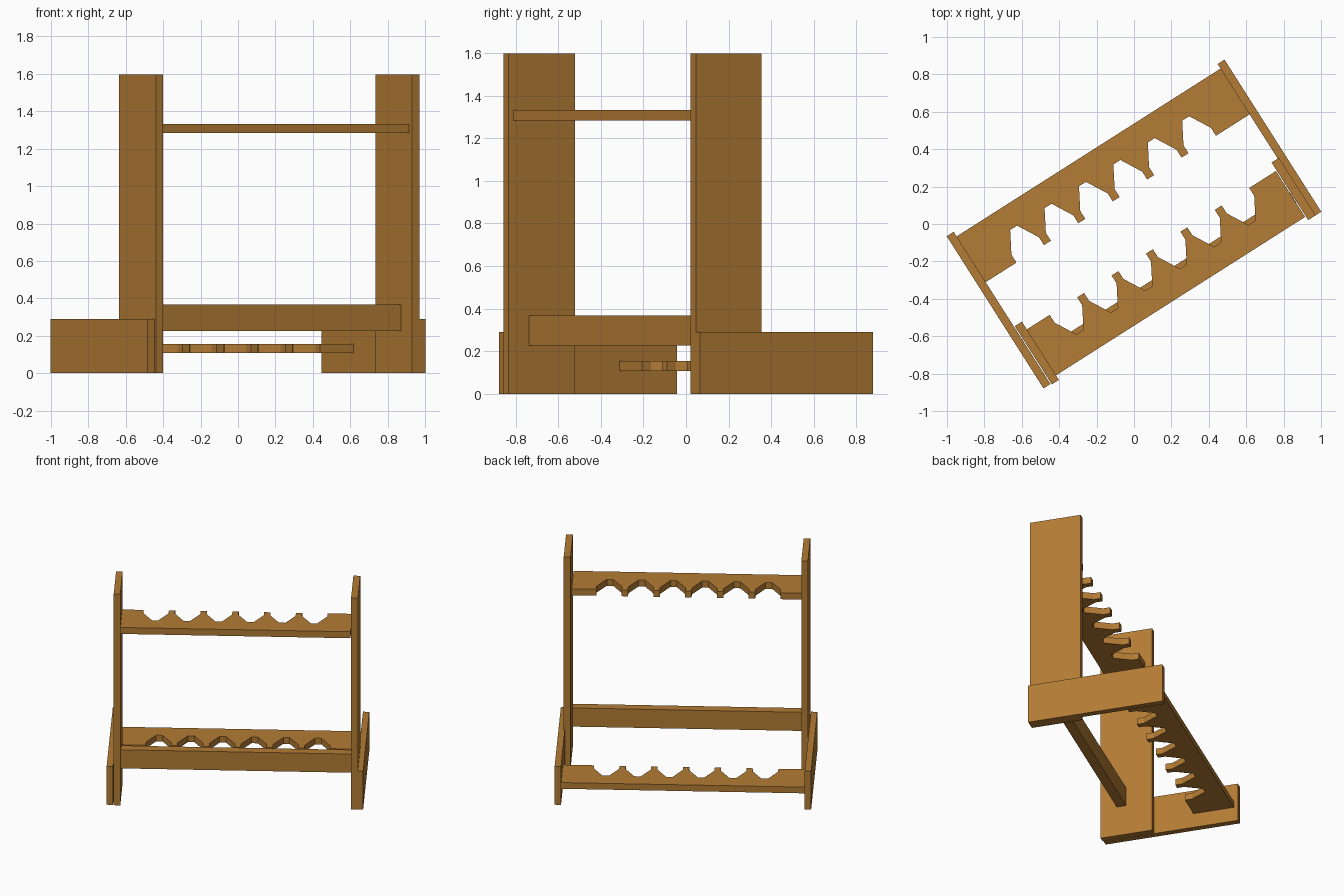
import bpy, bmesh, math
from mathutils import Matrix

if "Cube" in bpy.data.objects:
    bpy.data.objects.remove(bpy.data.objects["Cube"])

# The whole stand is turned about z; parts are built in its own axes
TURN = Matrix.Rotation(math.radians(32.45), 4, 'Z')

wood = bpy.data.materials.new("wood")
wood.diffuse_color = (0.45, 0.20, 0.035, 1)
wood.use_nodes = True
wood.node_tree.nodes["Principled BSDF"].inputs["Base Color"].default_value = wood.diffuse_color


def extrude_profile(name, outline, z0, z1):
    """Flat outline (x, y) raised from z0 to z1."""
    bm = bmesh.new()
    face = bm.faces.new([bm.verts.new((x, y, z0)) for x, y in outline])
    res = bmesh.ops.extrude_face_region(bm, geom=[face])
    top = [g for g in res["geom"] if isinstance(g, bmesh.types.BMVert)]
    bmesh.ops.translate(bm, verts=top, vec=(0, 0, z1 - z0))
    bmesh.ops.recalc_face_normals(bm, faces=bm.faces)
    mesh = bpy.data.meshes.new(name)
    bm.to_mesh(mesh)
    bm.free()
    mesh.materials.append(wood)
    obj = bpy.data.objects.new(name, mesh)
    obj.matrix_world = TURN
    bpy.context.collection.objects.link(obj)
    return obj


def board(name, x0, x1, y0, y1, z0, z1):
    return extrude_profile(name, [(x0, y0), (x1, y0), (x1, y1), (x0, y1)], z0, z1)


def rack(name, x0, x1, tip, back, z0, z1):
    """Shelf with six notches cut into the edge at y = tip."""
    s = 1 if back > tip else -1
    pts = [(x0, back), (x0, tip)]
    for i in range(6):
        c = -0.554 + i * 0.218
        pts += [(c + dx, tip + s * dy) for dx, dy in (
            (-0.087, 0), (-0.087, 0.05), (-0.022, 0.165),
            (0.022, 0.165), (0.087, 0.05), (0.087, 0))]
    pts += [(x1, tip), (x1, back)]
    return extrude_profile(name, pts, z0, z1)


# Side feet
board("left_foot", -0.88, -0.836, -0.482, 0.482, 0, 0.29)
board("right_foot", 0.836, 0.88, -0.482, 0.482, 0, 0.29)

# Tall side uprights
board("left_upright", -0.831, -0.786, -0.488, -0.119, 0, 1.597)
board("right_upright", 0.797, 0.844, -0.482, -0.117, 0, 1.597)

# Cross rail between the uprights
board("cross_rail", -0.80, 0.794, -0.373, -0.305, 0.226, 0.367)

# Notched racks: high at the front, low at the back
rack("upper_rack", -0.80, 0.792, -0.168, -0.459, 1.283, 1.332)
rack("lower_rack", -0.837, 0.837, 0.163, 0.453, 0.108, 0.155)
